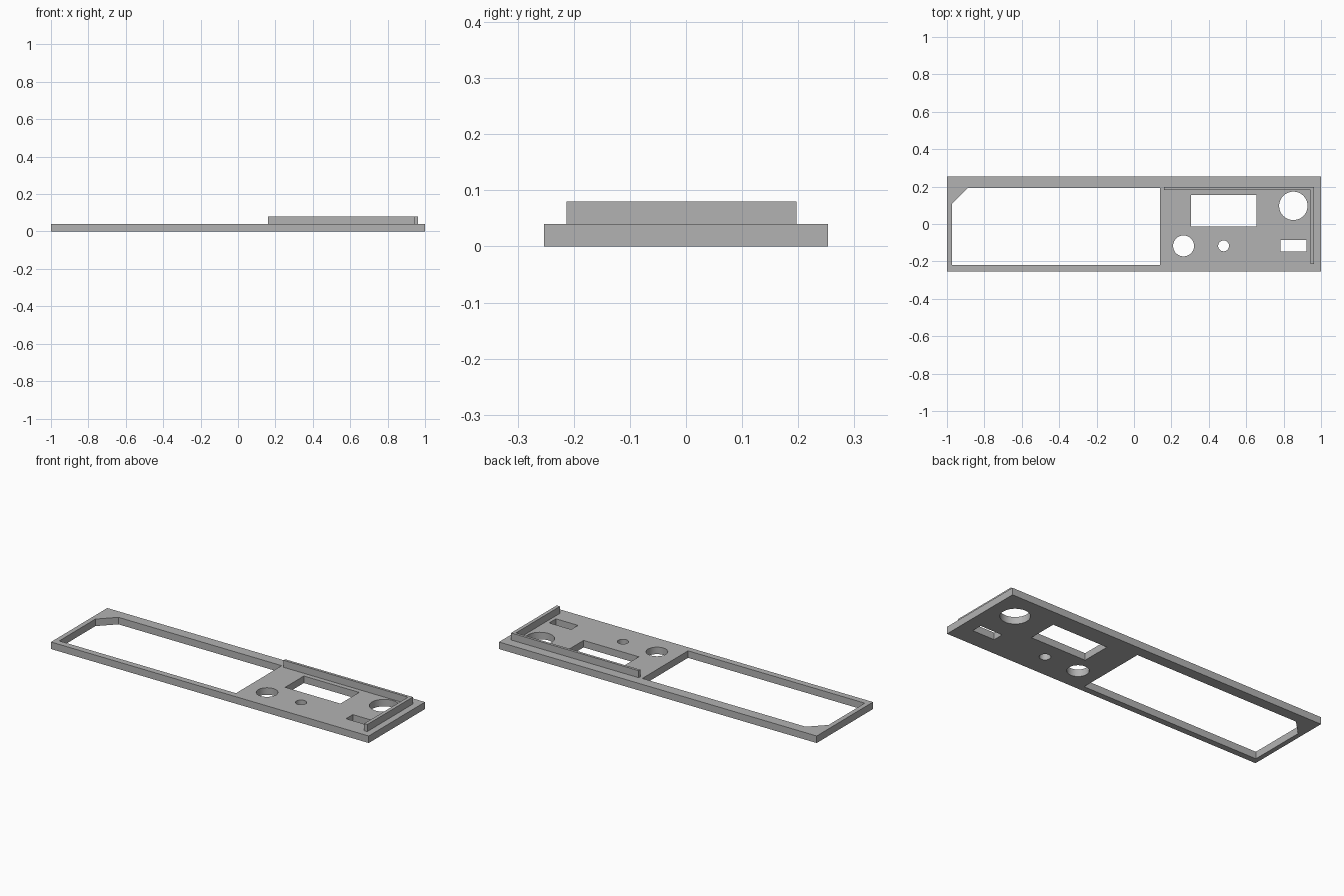
import bpy, bmesh
from math import cos, sin, tau

cube = bpy.data.objects.get("Cube")
if cube:
    bpy.data.objects.remove(cube, do_unlink=True)

grey = bpy.data.materials.new("plain grey")
grey.use_nodes = True
grey.diffuse_color = (0.45, 0.45, 0.45, 1)
grey.node_tree.nodes["Principled BSDF"].inputs["Base Color"].default_value = grey.diffuse_color


def rect(x0, x1, y0, y1):
    return [(x0, y0), (x1, y0), (x1, y1), (x0, y1)]


def circle(cx, cy, r, n=48):
    return [(cx + r * cos(tau * i / n), cy + r * sin(tau * i / n)) for i in range(n)]


def extruded(name, loops, z0, z1):
    """Fill the first outline, leaving the others as holes, and extrude it upward."""
    bm = bmesh.new()
    for loop in loops:
        verts = [bm.verts.new((x, y, z0)) for x, y in loop]
        for a, b in zip(verts, verts[1:] + verts[:1]):
            bm.edges.new((a, b))
    bmesh.ops.triangle_fill(bm, edges=bm.edges[:], use_beauty=True, normal=(0, 0, 1))
    ext = bmesh.ops.extrude_face_region(bm, geom=bm.faces[:], use_keep_orig=True)
    top = [g for g in ext["geom"] if isinstance(g, bmesh.types.BMVert)]
    bmesh.ops.translate(bm, verts=top, vec=(0, 0, z1 - z0))
    bmesh.ops.recalc_face_normals(bm, faces=bm.faces[:])
    mesh = bpy.data.meshes.new(name)
    bm.to_mesh(mesh)
    bm.free()
    mesh.materials.append(grey)
    obj = bpy.data.objects.new(name, mesh)
    bpy.context.collection.objects.link(obj)
    bpy.context.view_layer.objects.active = obj
    obj.select_set(True)
    bpy.ops.object.shade_smooth_by_angle()
    obj.select_set(False)


# Large window with one clipped corner
window = [(-0.973, -0.218), (0.14, -0.218), (0.14, 0.193), (-0.888, 0.193), (-0.973, 0.107)]

# Panel with its openings
extruded("panel", [
    rect(-1, 1, -0.253, 0.253),
    window,
    rect(0.306, 0.654, -0.013, 0.155),   # display opening
    rect(0.783, 0.922, -0.147, -0.086),  # switch slot
    circle(0.852, 0.097, 0.076),         # large round hole
    circle(0.265, -0.117, 0.056),        # medium round hole
    circle(0.479, -0.117, 0.029),        # small round hole
], 0, 0.04)

# L-shaped locating rail on top
extruded("locating_rail", [[
    (0.16, 0.182), (0.943, 0.182), (0.943, -0.213),
    (0.963, -0.213), (0.963, 0.197), (0.16, 0.197),
]], 0.035, 0.08)
